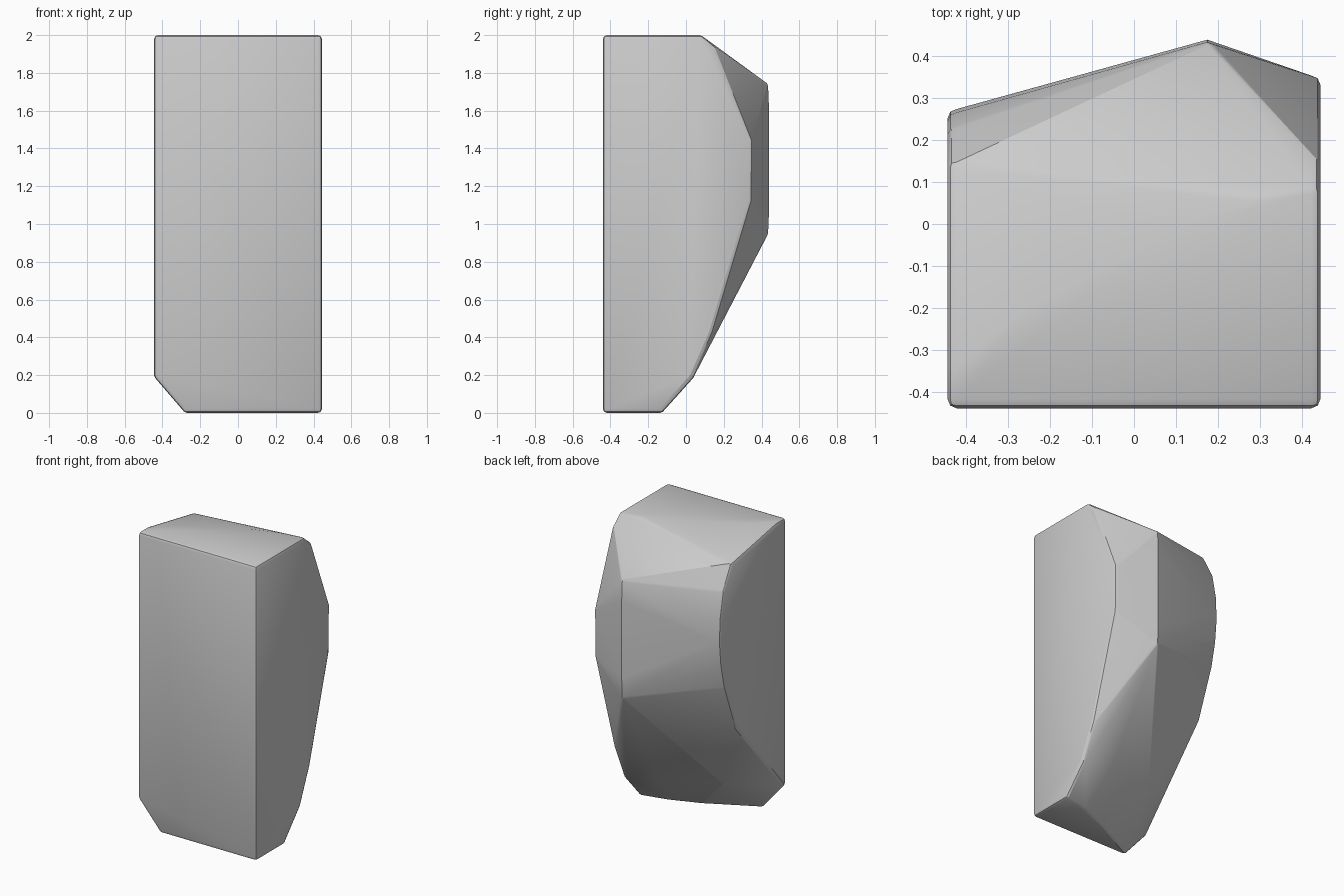
import bpy, bmesh
from mathutils import Vector
from itertools import product

if "Cube" in bpy.data.objects:
    bpy.data.objects.remove(bpy.data.objects["Cube"])

R = 0.022                 # edge rounding radius
HX, HY, H = 0.445, 0.44, 2.0

pts = []
# flat front face with one clipped lower corner
pts += [(-HX, -HY, H), (HX, -HY, H), (HX, -HY, 0), (-0.27, -HY, 0), (-HX, -HY, 0.2)]
# curved back edge of the top face
pts += [(x, y, H) for x, y in ((-HX, -0.32), (-0.25, -0.18), (-0.1, -0.09),
                               (0.1, 0.01), (0.28, 0.07), (HX, 0.09))]
# back edge of the bottom face
pts += [(x, y, 0) for x, y in ((-0.12, -0.35), (0.05, -0.235), (0.25, -0.16), (HX, -0.12))]
# right side profile
pts += [(HX, y, z) for y, z in ((0.16, 1.92), (0.35, 1.44), (0.345, 1.12),
                                (0.14, 0.43), (0.04, 0.2))]
# left side profile
pts += [(-HX, y, z) for y, z in ((0.15, 1.89), (0.23, 1.74), (0.262, 1.58), (0.27, 1.42),
                                 (0.255, 1.26), (0.22, 1.1), (0.1, 0.78))]
# bowed back ridge
for i in range(7):
    t = i / 3 - 1
    pts.append((0.175, 0.45 - 0.02 * t * t, 1.34 + 0.39 * t))
# lower back shoulder
pts += [(0.2, 0.03, 0.25), (-0.2, -0.1, 0.27)]


def inset(p):
    x, y, z = p
    if y > -HY + R:
        y -= 0.8 * R
    return Vector((max(-HX + R, min(HX - R, x)),
                   max(-HY + R, min(HY - R, y)),
                   max(R, min(H - R, z))))


# rounded hull: sweep a small faceted ball over the corner points
ball = [Vector(d).normalized() * R for d in product((-1, 0, 1), repeat=3) if any(d)]
bm = bmesh.new()
for p in pts:
    c = inset(p)
    for b in ball:
        bm.verts.new(c + b)
res = bmesh.ops.convex_hull(bm, input=bm.verts[:], use_existing_faces=False)
loose = [v for v in bm.verts if not v.link_faces]
bmesh.ops.delete(bm, geom=loose, context='VERTS')
bmesh.ops.dissolve_limit(bm, angle_limit=0.01, verts=bm.verts[:], edges=bm.edges[:])
bmesh.ops.recalc_face_normals(bm, faces=bm.faces[:])

me = bpy.data.meshes.new("stone_block")
bm.to_mesh(me)
bm.free()
obj = bpy.data.objects.new("stone_block", me)
bpy.context.collection.objects.link(obj)
bpy.context.view_layer.objects.active = obj
obj.select_set(True)
bpy.ops.object.shade_smooth_by_angle(angle=0.4)
